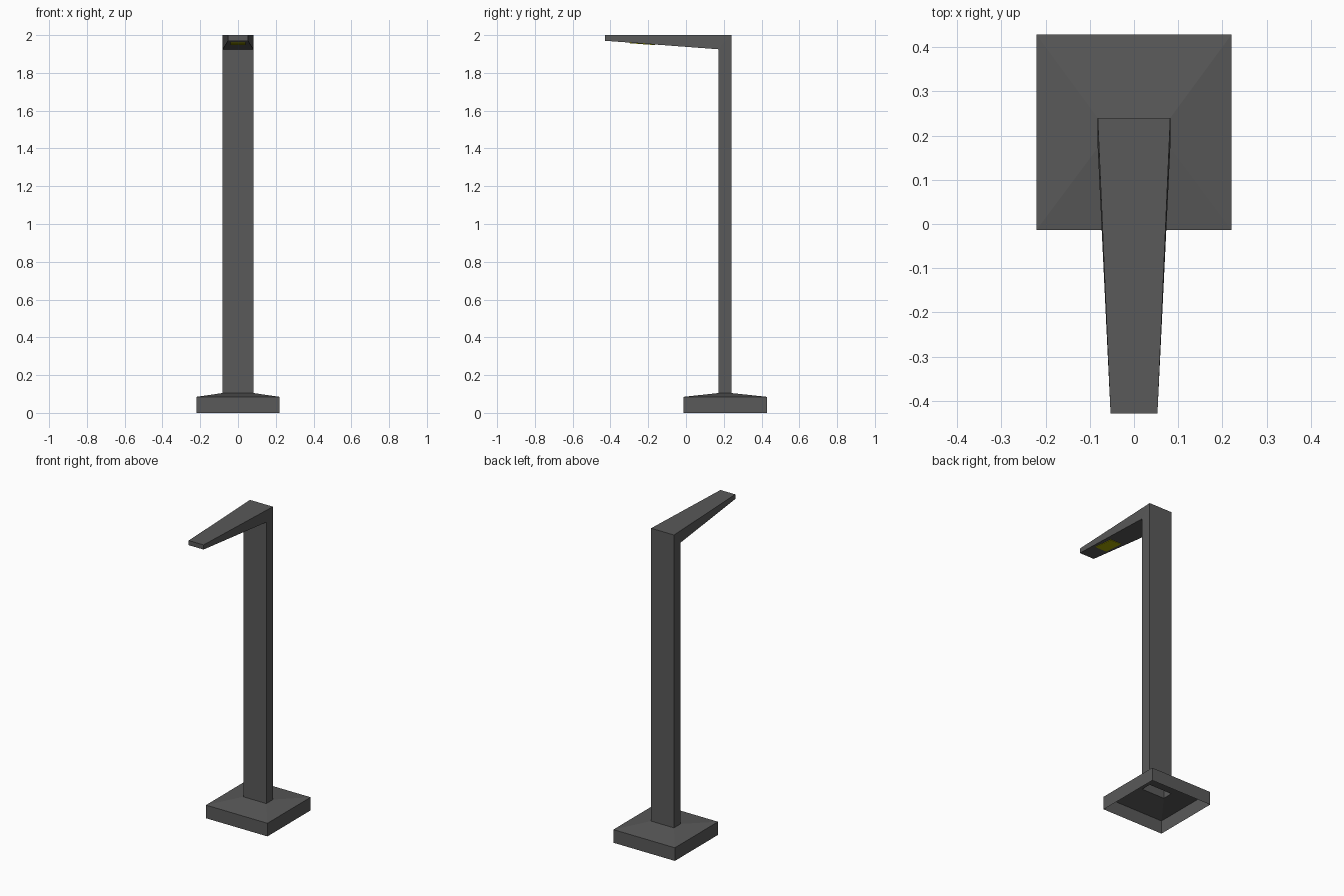
import bpy, bmesh, math

if "Cube" in bpy.data.objects:
    bpy.data.objects.remove(bpy.data.objects["Cube"])


def material(name, rgb):
    m = bpy.data.materials.new(name)
    m.diffuse_color = (*rgb, 1)
    m.use_nodes = True
    m.node_tree.nodes["Principled BSDF"].inputs["Base Color"].default_value = m.diffuse_color
    return m


def add_object(name, bm, mat):
    bm.normal_update()
    me = bpy.data.meshes.new(name)
    bm.to_mesh(me)
    bm.free()
    me.materials.append(mat)
    ob = bpy.data.objects.new(name, me)
    bpy.context.collection.objects.link(ob)
    return ob


def loft(name, sections, mat):
    """Open four-sided shell; section = half width, front (y, z), back (y, z)."""
    bm = bmesh.new()
    rings = [[bm.verts.new(p) for p in ((-w, *f), (w, *f), (w, *b), (-w, *b))]
             for w, f, b in sections]
    for lo, hi in zip(rings, rings[1:]):
        for i in range(4):
            j = (i + 1) % 4
            bm.faces.new((lo[i], lo[j], hi[j], hi[i]))
    bm.faces.new(rings[-1])
    return add_object(name, bm, mat)


dark = material("dark_metal", (0.1, 0.1, 0.1))
yellow = material("lamp_yellow", (0.4, 0.4, 0.0))

# Hollow foot, post and tapering arm: one shell swept from the floor to the tip
loft("lamp_body", [
    (0.22, (-0.013, 0.0), (0.428, 0.0)),
    (0.22, (-0.013, 0.085), (0.428, 0.085)),
    (0.082, (0.172, 0.105), (0.24, 0.105)),
    (0.082, (0.172, 1.925), (0.24, 2.0)),    # mitred shoulder
    (0.053, (-0.428, 1.97), (-0.428, 2.0)),  # arm tip
], dark)

# Thin light panel set against the sloping underside of the arm
bm = bmesh.new()
bmesh.ops.create_cube(bm, size=1)
bmesh.ops.scale(bm, vec=(0.08, 0.135, 0.006), verts=bm.verts)
panel = add_object("light_panel", bm, yellow)
panel.location = (0, -0.232, 1.955)
panel.rotation_euler.x = -math.atan2(0.045, 0.6)
